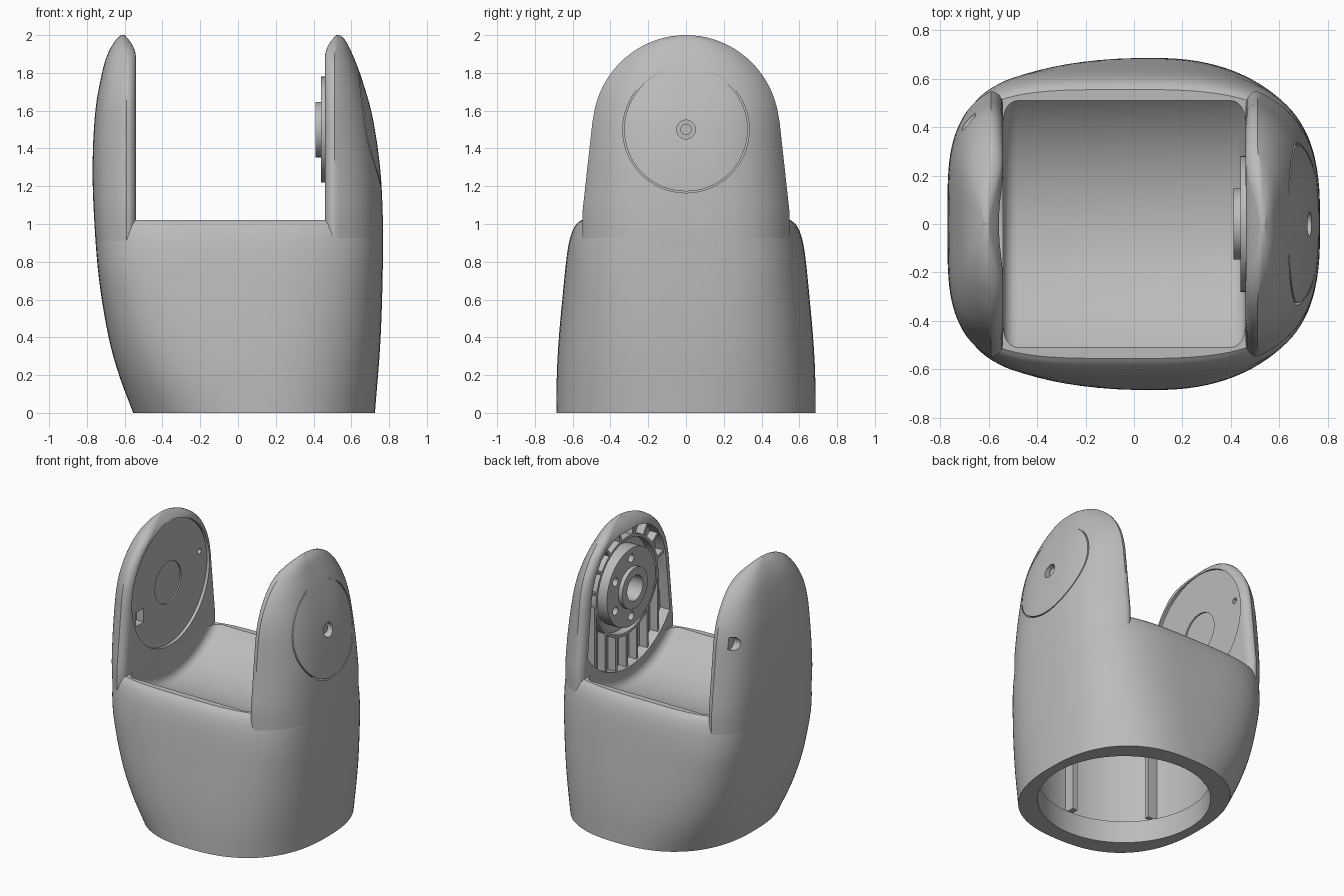
import bpy, bmesh, math
from mathutils import Vector

old = bpy.data.objects.get("Cube")
if old:
    bpy.data.objects.remove(old)

GREY = (0.5, 0.5, 0.5, 1)
mat = bpy.data.materials.new("satin_grey")
mat.use_nodes = True
mat.diffuse_color = GREY
mat.node_tree.nodes["Principled BSDF"].inputs["Base Color"].default_value = GREY

AXIS = 1.5      # height of the pivot axis
IN_R, IN_L = 0.46, 0.54   # inner faces of the two arms


# ---------- helpers ----------
def finish(name, bm):
    bmesh.ops.recalc_face_normals(bm, faces=bm.faces)
    me = bpy.data.meshes.new(name)
    bm.to_mesh(me)
    bm.free()
    ob = bpy.data.objects.new(name, me)
    bpy.context.collection.objects.link(ob)
    me.materials.append(mat)
    return ob


def loft(name, rings):
    bm = bmesh.new()
    loops = [[bm.verts.new(p) for p in ring] for ring in rings]
    n = len(loops[0])
    for a, b in zip(loops, loops[1:]):
        for i in range(n):
            j = (i + 1) % n
            bm.faces.new((a[i], a[j], b[j], b[i]))
    bm.faces.new(loops[0][::-1])
    bm.faces.new(loops[-1])
    return finish(name, bm)


def cyl(name, r, start, end, seg=64):
    a, b = Vector(start), Vector(end)
    d = b - a
    bm = bmesh.new()
    bmesh.ops.create_cone(bm, cap_ends=True, segments=seg, radius1=r, radius2=r, depth=d.length)
    turn = d.to_track_quat("Z", "Y").to_matrix().to_4x4()
    turn.translation = (a + b) / 2
    bm.transform(turn)
    return finish(name, bm)


def xcyl(name, r, x0, x1, y=0, z=AXIS, seg=64):
    return cyl(name, r, (x0, y, z), (x1, y, z), seg)


def box(name, lo, hi):
    return loft(name, [[(lo[0], lo[1], z), (hi[0], lo[1], z), (hi[0], hi[1], z), (lo[0], hi[1], z)]
                       for z in (lo[2], hi[2])])


def active(ob):
    bpy.ops.object.select_all(action="DESELECT")
    ob.select_set(True)
    bpy.context.view_layer.objects.active = ob


def cut(ob, cutters):
    active(ob)
    for c in cutters:
        m = ob.modifiers.new("cut", "BOOLEAN")
        m.operation, m.solver, m.object = "DIFFERENCE", "EXACT", c
        bpy.ops.object.modifier_apply(modifier=m.name)


def discard(cutters):
    for c in cutters:
        bpy.data.objects.remove(c)


def smooth(ob, angle=35):
    active(ob)
    bpy.ops.object.shade_smooth_by_angle(angle=math.radians(angle))


def curve(pts, z):
    """Smooth interpolation through (z, value) points."""
    z = min(max(z, pts[0][0]), pts[-1][0])
    i = max(k for k in range(len(pts) - 1) if pts[k][0] <= z)

    def slope(k):
        a, b = pts[max(k - 1, 0)], pts[min(k + 1, len(pts) - 1)]
        return (b[1] - a[1]) / (b[0] - a[0])
    (z0, v0), (z1, v1) = pts[i], pts[i + 1]
    h = z1 - z0
    t = (z - z0) / h
    return (v0 * (1 + 2 * t) * (1 - t) ** 2 + v1 * t * t * (3 - 2 * t)
            + h * slope(i) * t * (1 - t) ** 2 + h * slope(i + 1) * t * t * (t - 1))


def spow(v, p):
    return math.copysign(abs(v) ** p, v)


# ---------- outline curves ----------
LEFT = [(0, .555), (.2, .63), (.4, .685), (.7, .735), (1, .76), (1.3, .77), (1.6, .755),
        (1.8, .72), (1.9, .69), (1.97, .65), (2, .62)]
RIGHT = [(0, .725), (.4, .755), (.9, .768), (1.2, .76), (1.4, .74), (1.6, .705),
         (1.8, .645), (1.9, .605), (1.97, .57), (2, .54)]
DEPTH = [(0, .685), (.2, .684), (.4, .673), (.6, .655), (.8, .635), (.9, .62),
         (.96, .602), (1, .58), (1.02, .555)]


def squareness(z, top):
    return 2.4 + (top - 2.4) * min(z / 0.75, 1)


def arm_depth(z):
    if z > 1.56:
        return 0.99 * math.sqrt(max(0.25 - (z - AXIS) ** 2, 0.0001))
    return min(0.5 + 0.11 * (AXIS - z), 0.548)


# ---------- lower body ----------
def body_ring(z, count=112):
    l, r, d = curve(LEFT, z), curve(RIGHT, z), curve(DEPTH, z)
    mid, half, ring = (r - l) / 2, (r + l) / 2, []
    for i in range(count):
        a = math.tau * i / count
        n = squareness(z, 3 if math.cos(a) > 0 else 4)
        ring.append((mid + half * spow(math.cos(a), 2 / n), d * spow(math.sin(a), 2 / n), z))
    return ring


body = loft("body", [body_ring(z) for z in
                     [i * 0.06 for i in range(16)] + [.93, .96, .98, 1, 1.01, 1.02]])


# ---------- fork arms ----------
def arm_ring(z, side, count=48):
    tip = max(z - 1.88, 0) / 0.12
    sink = 0.012 * max(0, 1 - (z - 0.74) / 0.14)
    xi = (IN_R if side > 0 else IN_L) + 0.06 * tip ** 2
    xo = curve(RIGHT if side > 0 else LEFT, z) - sink
    n = 3 if side > 0 else 4
    y0 = arm_depth(z) - sink
    r = min(0.05, 0.4 * (xo - xi))
    ry = min(0.06, 0.5 * y0)
    t0 = math.acos(((xi + r) / xo) ** (n / 2))
    yh = y0 / math.sin(t0) ** (2 / n)
    pts = []
    for i in range(count + 1):
        t = t0 * (2 * i / count - 1)
        pts.append((xo * math.cos(t) ** (2 / n), yh * spow(math.sin(t), 2 / n)))
    corner = [(xi + r - r * math.sin(a), y0 - ry + ry * math.cos(a))
              for a in (math.pi / 2 * k / 6 for k in range(1, 7))]
    pts += corner + [(x, -y) for x, y in reversed(corner)]
    return [(side * x, y, z) for x, y in pts]


levels = [0.74 + 0.76 * i / 14 for i in range(14)]
levels += [AXIS + 0.5 * math.sin(math.pi / 2 * i / 20) for i in range(21)]
right_arm = loft("ribbed_arm", [arm_ring(z, 1) for z in levels])
left_arm = loft("covered_arm", [arm_ring(z, -1) for z in levels])


# ---------- saddle, bore and base holes ----------
def wheel(x, r, count=128):
    return [(x, r * math.cos(math.tau * i / count), AXIS + r * math.sin(math.tau * i / count))
            for i in range(count)]


fillet = [(0.06 * (1 - math.cos(a)), 0.64 + 0.06 * math.sin(a))
          for a in (math.pi / 2 * k / 6 for k in range(7))]
saddle = loft("saddle_cut", [wheel(d - IN_L, r) for d, r in fillet]
              + [wheel(IN_R - d, r) for d, r in reversed(fillet)])
cx = 0.085
cuts = [saddle, cyl("bore_cut", 0.57, (cx, 0, -0.1), (cx, 0, 0.72), 96),
        cyl("hollow_cut", 0.595, (cx, 0, 0.16), (cx, 0, 0.71), 96)]
for side in (90, 270):
    for k in range(-2, 3):
        a = math.radians(side + 21 * k)
        x, y = cx + 0.625 * math.cos(a), 0.63 * math.sin(a)
        cuts.append(cyl("bolt_cut", 0.018, (x, y, -0.05), (x, y, 0.1), 16))
cuts.append(xcyl("low_hole_cut", 0.035, -0.9, -0.66, 0, 0.85, 24))
cut(body, cuts)
discard(cuts[:-1])
low_hole = cuts[-1]

# inner stiffeners of the hollow base
for i, y in enumerate((-0.3, 0.3)):
    smooth(box(f"inner_stiffener_{i}", (-0.44, y - 0.015, 0.16), (-0.36, y + 0.015, 0.73)))
smooth(box("inner_stiffener_front", (0.05, -0.6, 0.16), (0.09, -0.52, 0.73)))

# ---------- covered arm: round cover recess and screw holes ----------
cuts = [low_hole, xcyl("cover_cut", 0.445, -0.4, -0.562, seg=96),
        xcyl("centre_cut", 0.15, -0.4, -0.572),
        box("window_cut", (-0.62, -0.37, 1.32), (-0.4, -0.28, 1.42)),
        xcyl("pin_cut", 0.02, -0.4, -0.6, 0.36, 1.59, 16)]
cuts += [xcyl("screw_cut", 0.045, -0.9, -0.655, y, 1.55, 24) for y in (-0.43, 0.43)]
cut(left_arm, cuts)
discard(cuts)

# ---------- ribbed arm: recess, cap groove, screw hole, tip notch ----------
half = [(.47, 1.15), (.445, 1.4), (.42, 1.6), (.385, 1.7), (.32, 1.8), (.26, 1.85), (.19, 1.885), (.1, 1.905)]
outline = half + [(-y, z) for y, z in reversed(half)]
for k in range(1, 16):
    a = math.radians(-143 + 106 * k / 16)
    outline.append((0.587 * math.cos(a), AXIS + 0.587 * math.sin(a)))
recess = loft("recess_cut", [[(x, y, z) for y, z in outline] for x in (0.3, 0.535)])
groove = xcyl("groove_cut", 0.335, 0.64, 0.9, seg=96)
core = xcyl("core_cut", 0.327, 0.6, 1, seg=96)
cut(groove, [core])
notch = cyl("notch_cut", 0.018, (0.51, 0, 1.985), (0.57, 0, 1.985), 16)
screw = xcyl("screw_cut", 0.05, 0.66, 0.9, seg=32)
cut(right_arm, [recess, groove, screw, notch])
cut(body, [recess])
discard([recess, groove, core, screw, notch])
smooth(xcyl("cap_screw", 0.03, 0.65, 0.70, seg=24))
for ob in (body, left_arm, right_arm):
    smooth(ob)

# ---------- bearing hub inside the ribbed arm ----------
hub = xcyl("hub_flange", 0.28, 0.44, 0.54)
boss = xcyl("hub_boss", 0.147, 0.41, 0.54)
bore = xcyl("hub_bore_cut", 0.09, 0.3, 0.53, seg=48)
cuts = [bore]
for k in range(6):
    a = math.radians(60 * k + 30)
    cuts.append(xcyl("hub_hole_cut", 0.03, 0.4, 0.5, 0.21 * math.cos(a), AXIS + 0.21 * math.sin(a), 20))
cut(hub, cuts)
cut(boss, [bore])
ring = xcyl("hub_ring", 0.355, 0.475, 0.54)
inside = xcyl("ring_cut", 0.335, 0.3, 0.6)
cut(ring, [inside])
discard(cuts + [inside])
for ob in (hub, boss, ring):
    smooth(ob)

# upright ribs below the hub, radial ribs above it
for i in range(7):
    y = 0.12 * (i - 3)
    low = AXIS - math.sqrt(0.59 ** 2 - y * y)
    high = AXIS - math.sqrt(max(0.35 ** 2 - y * y, 0.0004))
    box(f"upright_rib_{i}", (0.475, y - 0.01, low), (0.54, y + 0.01, high))
for i in range(8):
    a = math.radians(12 + 156 * i / 7)
    rib = box(f"radial_rib_{i}", (0.475, 0.345, -0.01), (0.54, 0.43, 0.01))
    rib.location.z = AXIS
    rib.rotation_euler.x = a
